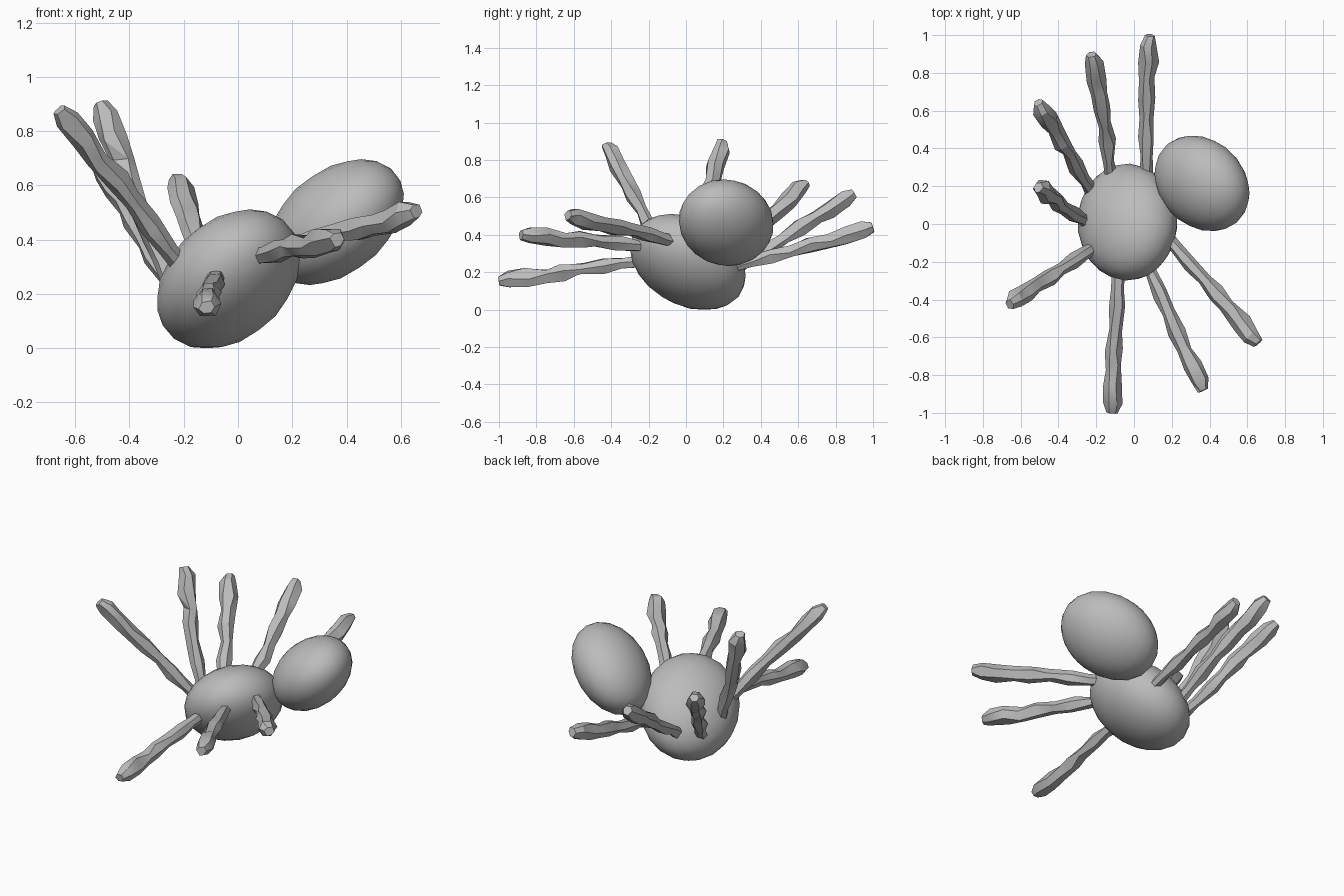
import bpy, bmesh, math, random
from mathutils import Vector

random.seed(4)
if "Cube" in bpy.data.objects:
    bpy.data.objects.remove(bpy.data.objects["Cube"], do_unlink=True)

grey = bpy.data.materials.new("plain grey")
grey.use_nodes = True
grey.diffuse_color = (0.5, 0.5, 0.5, 1)
grey.node_tree.nodes["Principled BSDF"].inputs["Base Color"].default_value = (0.5, 0.5, 0.5, 1)


def finish(bm, name, angle):
    bmesh.ops.recalc_face_normals(bm, faces=bm.faces)
    mesh = bpy.data.meshes.new(name)
    bm.to_mesh(mesh)
    bm.free()
    mesh.materials.append(grey)
    ob = bpy.data.objects.new(name, mesh)
    bpy.context.collection.objects.link(ob)
    bpy.ops.object.select_all(action="DESELECT")
    ob.select_set(True)
    bpy.context.view_layer.objects.active = ob
    bpy.ops.object.shade_smooth_by_angle(angle=math.radians(angle))
    return ob


def leaning_egg(name, centre, half, xz, yz, xy):
    """Ellipsoid with given half extents, leaning by the correlation of its axes."""
    bm = bmesh.new()
    bmesh.ops.create_icosphere(bm, subdivisions=3, radius=1)
    a = math.sqrt(1 - xz * xz)
    k = (xy - xz * yz) / a
    b = math.sqrt(1 - yz * yz - k * k)
    for v in bm.verts:
        u = v.co.copy()
        lean = Vector((xz * u.z + a * u.x, yz * u.z + k * u.x + b * u.y, u.z))
        v.co = Vector(centre) + lean * Vector(half)
        v.co.z = max(v.co.z, 0)  # flat resting patch
    return finish(bm, name, 40)


def lumpy_leg(name, base, tip, sides=6):
    """Faceted, knobbly limb that thickens towards a blunt tip."""
    base, tip = Vector(base), Vector(tip)
    turn = (tip - base).to_track_quat("Z", "Y")
    radii = (0.036, 0.031, 0.042, 0.034, 0.046, 0.04, 0.051, 0.047, 0.027)
    stations = (-0.08, 0.1, 0.25, 0.4, 0.54, 0.67, 0.8, 0.93, 1)
    bm = bmesh.new()
    rings = []
    for t, r in zip(stations, radii):
        drift = Vector((random.uniform(-1, 1), random.uniform(-1, 1), 0)) * 0.007
        ring = []
        for i in range(sides):
            ang = math.tau * (i + random.uniform(-0.2, 0.2)) / sides
            rad = r * random.uniform(0.9, 1.15)
            along = random.uniform(-0.02, 0.02) if t < 0.9 else 0
            p = Vector((math.cos(ang) * rad, math.sin(ang) * rad, along)) + drift
            ring.append(bm.verts.new(base.lerp(tip, t) + turn @ p))
        rings.append(ring)
    for lo, hi in zip(rings, rings[1:]):
        for i in range(sides):
            j = (i + 1) % sides
            bm.faces.new((lo[i], lo[j], hi[j], hi[i]))
    bm.faces.new(rings[0])
    bm.faces.new(rings[-1])
    bmesh.ops.triangulate(bm, faces=bm.faces)
    return finish(bm, name, 28)


# Body and the rounder abdomen beside it
leaning_egg("body", (-0.035, 0.01, 0.254), (0.265, 0.31, 0.258), 0.3, -0.29, 0)
leaning_egg("abdomen", (0.36, 0.215, 0.465), (0.252, 0.254, 0.232), 0.38, -0.05, -0.2)

# Eight legs, each from its joint to its tip
legs = {
    "front_leg": ((-0.08, -0.26, 0.26), (-0.12, -1.0, 0.15)),
    "front_left_leg": ((0.06, -0.2, 0.34), (0.37, -0.88, 0.4)),
    "left_leg": ((0.17, -0.06, 0.37), (0.66, -0.63, 0.5)),
    "front_right_leg": ((-0.21, -0.13, 0.31), (-0.66, -0.42, 0.88)),
    "right_leg": ((-0.26, 0.01, 0.26), (-0.51, 0.2, 0.9)),
    "back_right_leg": ((-0.23, 0.19, 0.22), (-0.51, 0.64, 0.68)),
    "back_middle_leg": ((-0.12, 0.27, 0.22), (-0.22, 0.9, 0.62)),
    "back_leg": ((0.06, 0.27, 0.23), (0.08, 1.0, 0.44)),
}
for name, (base, tip) in legs.items():
    lumpy_leg(name, base, tip)
